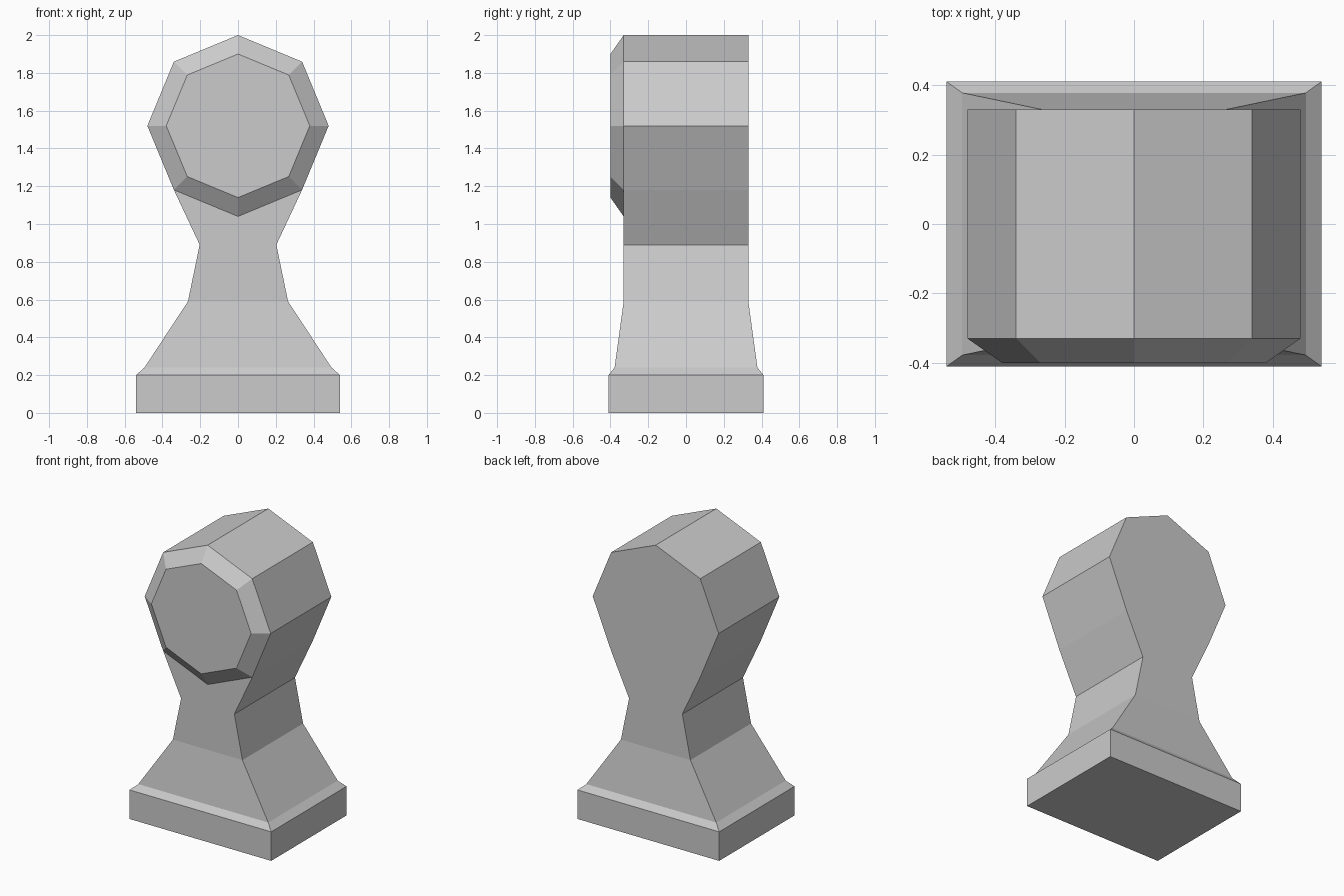
import bpy
import bmesh
import math
from mathutils import Matrix

cube = bpy.data.objects.get("Cube")
if cube:
    bpy.data.objects.remove(cube, do_unlink=True)

# Single plain grey material
grey = bpy.data.materials.new("plain grey")
grey.use_nodes = True
GREY = (0.6, 0.6, 0.6, 1.0)
grey.diffuse_color = GREY
grey.node_tree.nodes["Principled BSDF"].inputs["Base Color"].default_value = GREY


def finish(name, bm):
    bmesh.ops.recalc_face_normals(bm, faces=bm.faces)
    mesh = bpy.data.meshes.new(name)
    bm.to_mesh(mesh)
    bm.free()
    mesh.materials.append(grey)
    obj = bpy.data.objects.new(name, mesh)
    bpy.context.collection.objects.link(obj)
    return obj


def loft_rectangles(name, sections):
    """Stack rectangles given as (half width, half depth, height)."""
    bm = bmesh.new()
    rings = []
    for w, d, z in sections:
        corners = ((-w, -d), (w, -d), (w, d), (-w, d))
        rings.append([bm.verts.new((x, y, z)) for x, y in corners])
    for low, high in zip(rings, rings[1:]):
        for i in range(4):
            j = (i + 1) % 4
            bm.faces.new((low[i], low[j], high[j], high[i]))
    bm.faces.new(rings[0])
    bm.faces.new(rings[-1])
    return finish(name, bm)


HEAD_Z, HEAD_R, RIM_R = 1.52, 0.48, 0.38
DEPTH, FRONT = 0.33, 0.40
DIAG = HEAD_R * math.sqrt(0.5)

# Plinth with a chamfered top edge
loft_rectangles("plinth", [(0.54, 0.41, 0), (0.54, 0.41, 0.2), (0.495, 0.378, 0.24)])

# Flared foot and waist, closing into the octagonal neck
loft_rectangles("waist", [(0.495, 0.378, 0.24), (0.265, DEPTH, 0.59),
                          (0.203, DEPTH, 0.89), (DIAG, DEPTH, HEAD_Z - DIAG)])

# Head barrel: upper part of an octagon with one corner at the top
bm = bmesh.new()
angles = [math.radians(a) for a in range(-45, 226, 45)]
outline = [bm.verts.new((HEAD_R * math.cos(a), -DEPTH, HEAD_Z + HEAD_R * math.sin(a)))
           for a in angles]
front = bm.faces.new(outline)
back = bmesh.ops.extrude_face_region(bm, geom=[front], use_keep_orig=True)["geom"]
bmesh.ops.translate(bm, vec=(0, 2 * DEPTH, 0),
                    verts=[v for v in back if isinstance(v, bmesh.types.BMVert)])
finish("head", bm)

# Bevelled octagonal face on the front of the head
bm = bmesh.new()
place = (Matrix.Translation((0, -(DEPTH + FRONT) / 2, HEAD_Z))
         @ Matrix.Rotation(math.radians(90), 4, "X"))
bmesh.ops.create_cone(bm, cap_ends=True, segments=8, radius1=HEAD_R, radius2=RIM_R,
                      depth=FRONT - DEPTH, matrix=place)
finish("front_face", bm)
